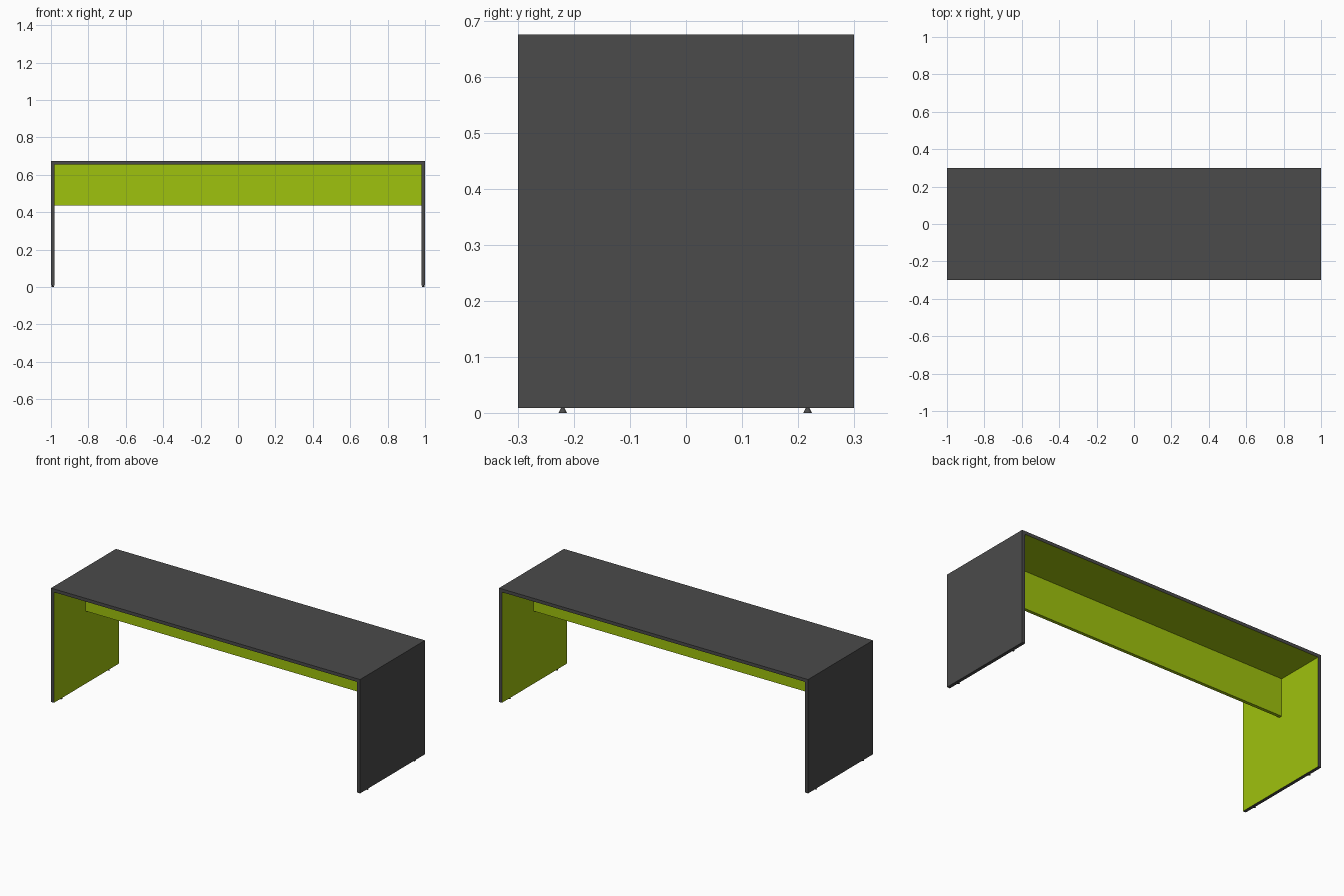
import bpy
import bmesh
from mathutils import Vector

if "Cube" in bpy.data.objects:
    bpy.data.objects.remove(bpy.data.objects["Cube"], do_unlink=True)


def material(name, rgb):
    mat = bpy.data.materials.new(name)
    mat.use_nodes = True
    mat.diffuse_color = (*rgb, 1)
    mat.node_tree.nodes["Principled BSDF"].inputs["Base Color"].default_value = (*rgb, 1)
    return mat


CHARCOAL = material("charcoal", (0.069, 0.069, 0.069))
LIME = material("lime_green", (0.347, 0.539, 0.004))

# Main dimensions
HALF_X, HALF_Y, TOP = 1.0, 0.30, 0.675
THICK, FOOT_H = 0.019, 0.009
UNDER = TOP - THICK


def finish(bm, name, mats):
    mesh = bpy.data.meshes.new(name)
    bm.to_mesh(mesh)
    bm.free()
    for mat in mats:
        mesh.materials.append(mat)
    obj = bpy.data.objects.new(name, mesh)
    bpy.context.collection.objects.link(obj)
    return obj


def board(name, low, high, mats, inner=None):
    """Box between two corners; the face pointing along inner gets the second colour."""
    low, high = Vector(low), Vector(high)
    bm = bmesh.new()
    bmesh.ops.create_cube(bm, size=1)
    bmesh.ops.scale(bm, vec=high - low, verts=bm.verts)
    bmesh.ops.translate(bm, vec=(low + high) / 2, verts=bm.verts)
    bm.normal_update()
    if inner:
        for face in bm.faces:
            face.material_index = int(face.normal.dot(Vector(inner)) > 0.9)
    return finish(bm, name, mats)


def foot(name, x, y):
    """Small glide that flares toward the floor."""
    bm = bmesh.new()
    bmesh.ops.create_cone(bm, cap_ends=True, segments=16, radius1=0.0075,
                          radius2=0.002, depth=FOOT_H + 0.002)
    obj = finish(bm, name, [CHARCOAL])
    obj.location = (x, y, (FOOT_H + 0.002) / 2)
    return obj


# Desktop, lime underneath
board("desktop", (-HALF_X, -HALF_Y, UNDER), (HALF_X, HALF_Y, TOP),
      [CHARCOAL, LIME], inner=(0, 0, -1))

# Side panels, lime on the inside, each on two glides
for side, sign in (("left", 1), ("right", -1)):
    xs = sorted((sign * HALF_X, sign * (HALF_X - THICK)))
    board(f"{side}_side_panel", (xs[0], -HALF_Y, FOOT_H), (xs[1], HALF_Y, UNDER),
          [CHARCOAL, LIME], inner=(-sign, 0, 0))
    for end, y in (("front", -0.22), ("back", 0.217)):
        foot(f"{side}_{end}_foot", sign * (HALF_X - THICK / 2), y)

# Modesty panel across the middle
board("modesty_panel", (-HALF_X + THICK, -THICK / 2, 0.435),
      (HALF_X - THICK, THICK / 2, UNDER), [LIME])
